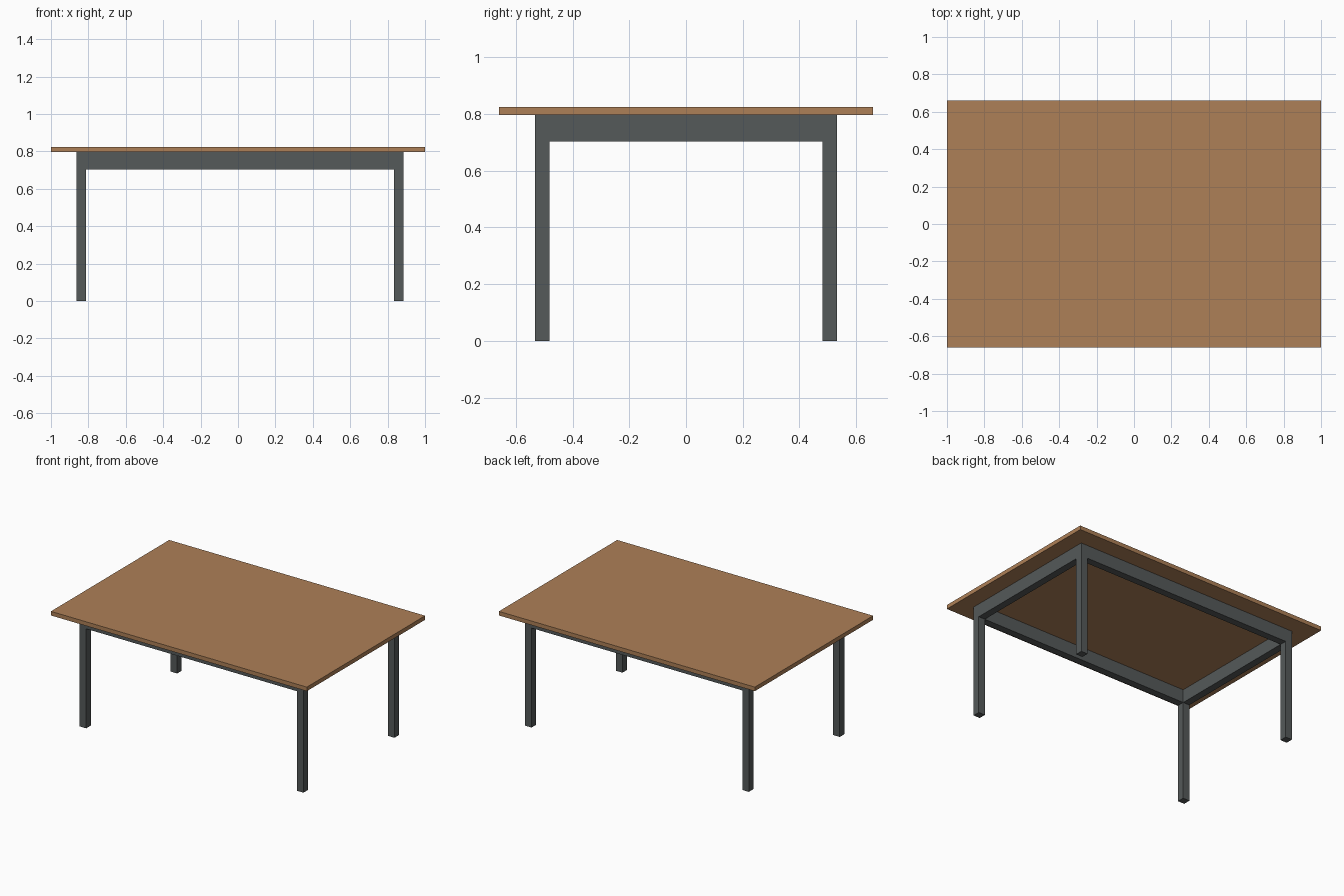
import bpy
import bmesh
from mathutils import Vector

if "Cube" in bpy.data.objects:
    bpy.data.objects.remove(bpy.data.objects["Cube"])


def material(name, rgb):
    m = bpy.data.materials.new(name)
    m.diffuse_color = (*rgb, 1.0)
    m.use_nodes = True
    m.node_tree.nodes["Principled BSDF"].inputs["Base Color"].default_value = m.diffuse_color
    return m


wood = material("warm wood", (0.42, 0.215, 0.095))
metal = material("dark grey metal", (0.09, 0.10, 0.10))


def box(name, lo, hi, mat):
    lo, hi = Vector(lo), Vector(hi)
    bm = bmesh.new()
    bmesh.ops.create_cube(bm, size=1.0)
    bmesh.ops.scale(bm, vec=hi - lo, verts=bm.verts)
    bmesh.ops.translate(bm, vec=(lo + hi) / 2, verts=bm.verts)
    me = bpy.data.meshes.new(name)
    bm.to_mesh(me)
    bm.free()
    me.materials.append(mat)
    ob = bpy.data.objects.new(name, me)
    bpy.context.collection.objects.link(ob)
    return ob


TOP, UNDER, RAIL = 0.825, 0.796, 0.703
# Outer and inner edges of the frame (it sits slightly to the right of centre)
X0, X1, X2, X3 = -0.864, -0.813, 0.834, 0.885
Y0, Y1 = 0.533, 0.482

# Tabletop
box("tabletop", (-1, -0.66, UNDER), (1, 0.66, TOP), wood)

# Legs
for side, xa, xb in (("left", X0, X1), ("right", X2, X3)):
    box(f"front_{side}_leg", (xa, -Y0, 0), (xb, -Y1, UNDER), metal)
    box(f"back_{side}_leg", (xa, Y1, 0), (xb, Y0, UNDER), metal)
    # Short rail between the legs of each end
    box(f"{side}_rail", (xa, -Y1, RAIL), (xb, Y1, UNDER), metal)

# Long rails
box("front_rail", (X1, -Y0, RAIL), (X2, -Y1, UNDER), metal)
box("back_rail", (X1, Y1, RAIL), (X2, Y0, UNDER), metal)
